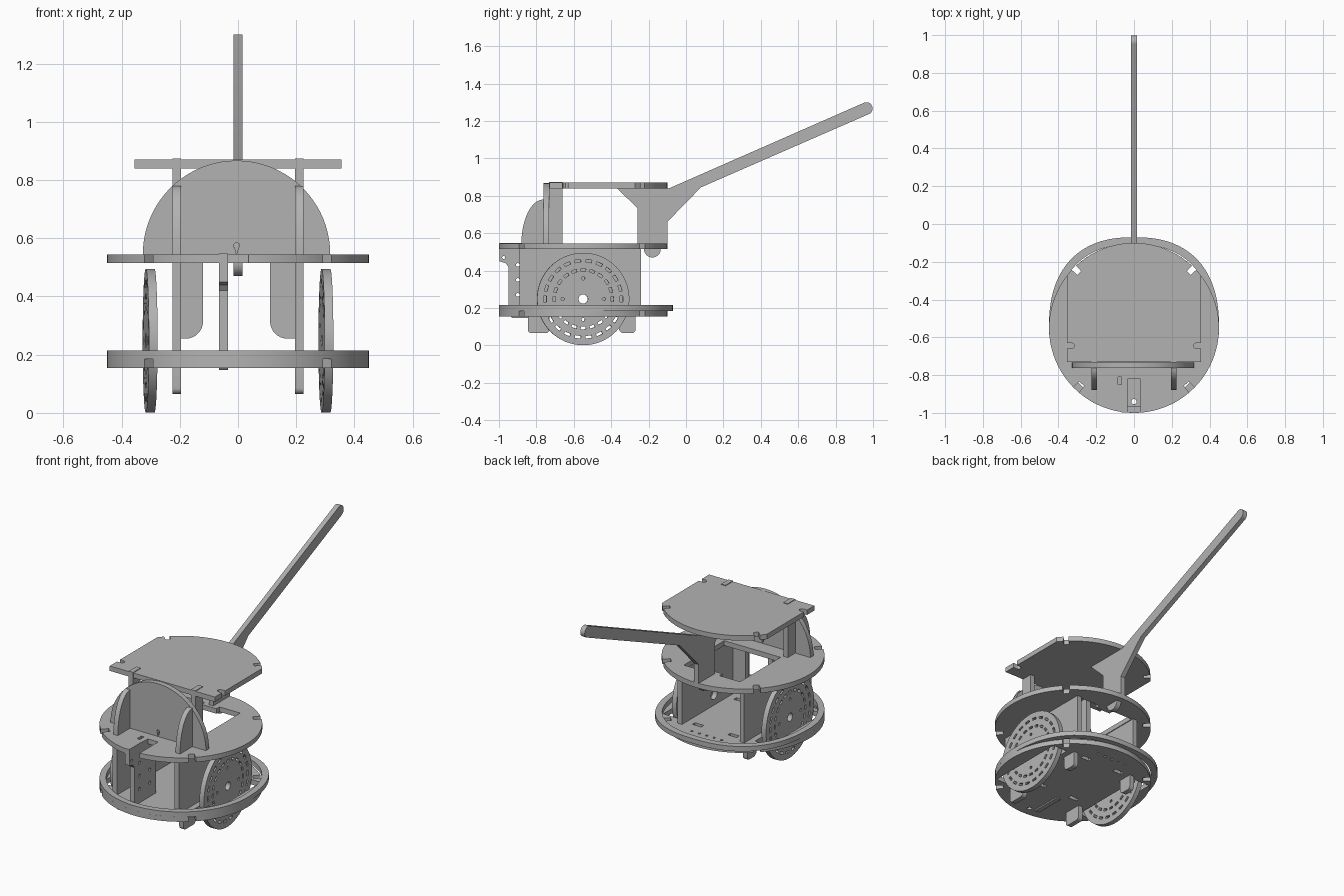
import bpy
import bmesh
from math import sin, cos, radians
from mathutils import Matrix

cube = bpy.data.objects.get("Cube")
if cube:
    bpy.data.objects.remove(cube, do_unlink=True)

grey = bpy.data.materials.new("plain_grey")
grey.use_nodes = True
COLOUR = (0.45, 0.45, 0.45, 1)
grey.diffuse_color = COLOUR
grey.node_tree.nodes["Principled BSDF"].inputs["Base Color"].default_value = COLOUR

T = 0.03          # sheet thickness
R = 0.45          # deck radius
CY = -0.55        # deck centre on y
AXES = {          # sheet plane -> local to world axes
    "XY": Matrix.Identity(4),
    "YZ": Matrix(((0, 0, 1, 0), (1, 0, 0, 0), (0, 1, 0, 0), (0, 0, 0, 1))),
    "XZ": Matrix(((1, 0, 0, 0), (0, 0, -1, 0), (0, 1, 0, 0), (0, 0, 0, 1))),
}


def arc(cx, cy, rx, a0, a1, n=12, ry=None):
    ry = rx if ry is None else ry
    angles = [radians(a0 + (a1 - a0) * i / n) for i in range(n + 1)]
    return [(cx + rx * cos(a), cy + ry * sin(a)) for a in angles]


def circle(cx, cy, r, n=16):
    return arc(cx, cy, r, 0, 360, n)[:-1]


def rect(x0, y0, x1, y1):
    return [(x0, y0), (x1, y0), (x1, y1), (x0, y1)]


def rim(a0, a1, notches, half=2.5, depth=0.045):
    """Deck edge with small notches cut at the given angles."""
    pts, start = [], a0
    for a in notches:
        pts += arc(0, CY, R, start, a - half, 20)
        pts += arc(0, CY, R - depth, a - half, a + half, 3)
        start = a + half
    return pts + arc(0, CY, R, start, a1, 20)


def sheet(name, plane, outline, holes=(), at=(0, 0, 0), turn=0, thick=T):
    """Cut a flat sheet from an outline with holes, centred on its plane."""
    curve = bpy.data.curves.new(name, "CURVE")
    curve.dimensions = "2D"
    curve.fill_mode = "BOTH"
    curve.extrude = thick / 2
    for loop in [outline, *holes]:
        spline = curve.splines.new("POLY")
        spline.points.add(len(loop) - 1)
        for p, (x, y) in zip(spline.points, loop):
            p.co = (x, y, 0, 1)
        spline.use_cyclic_u = True
    temp = bpy.data.objects.new(name + "_outline", curve)
    bpy.context.scene.collection.objects.link(temp)
    graph = bpy.context.evaluated_depsgraph_get()
    mesh = bpy.data.meshes.new_from_object(temp.evaluated_get(graph))
    bpy.data.objects.remove(temp, do_unlink=True)

    bm = bmesh.new()
    bm.from_mesh(mesh)
    bmesh.ops.remove_doubles(bm, verts=bm.verts, dist=0.0002)
    bmesh.ops.recalc_face_normals(bm, faces=bm.faces)
    bm.to_mesh(mesh)
    bm.free()
    mesh.materials.clear()
    mesh.materials.append(grey)
    obj = bpy.data.objects.new(name, mesh)
    bpy.context.scene.collection.objects.link(obj)
    obj.matrix_world = (Matrix.Translation(at) @ Matrix.Rotation(radians(turn), 4, "Z")
                        @ AXES[plane])
    bpy.ops.object.select_all(action="DESELECT")
    obj.select_set(True)
    bpy.context.view_layer.objects.active = obj
    bpy.ops.object.shade_smooth_by_angle(angle=radians(30))
    return obj


NOTCHES = [-47, 45, 135, 227]

# Lower deck with wheel wells and mounting slots
wells = [rect(s * 0.31 - 0.05, CY - 0.255, s * 0.31 + 0.05, CY + 0.255) for s in (-1, 1)]
slots = [rect(s * 0.12 - 0.03, y, s * 0.12 + 0.03, y + 0.025)
         for s in (-1, 1) for y in (-0.7, -0.3)]
pins = [circle(0.05 * i, -0.2, 0.008, 8) for i in range(-2, 3)]
sheet("lower_deck", "XY", rim(-90, 270, NOTCHES)[:-1],
      wells + slots + pins + [circle(0, -0.94, 0.014)], (0, 0, 0.17))


# Bumper ring: round at the front, fuller at the back
def bumper_loop(scale):
    front = arc(0, CY, R * scale, 180, 360, 40)
    power = 2 / 2.4
    back = []
    for i in range(1, 40):
        a = radians(180 * i / 40)
        c, s = cos(a), sin(a)
        x = abs(c) ** power * (1 if c > 0 else -1)
        back.append((R * scale * x, CY + 0.48 * scale * s ** power))
    return front + back


sheet("bumper_ring", "XY", bumper_loop(1), [bumper_loop(0.92)], (0, 0, 0.2))

# Middle deck with front slot and central opening
opening = [(-0.19, -0.64), (0.19, -0.64), (0.19, -0.25), (0.05, -0.25),
           (0.05, -0.28), (-0.05, -0.28), (-0.05, -0.25), (-0.19, -0.25)]
sheet("middle_deck", "XY",
      rim(-85.5, 265.5, NOTCHES) + [(-0.035, -0.82), (0.035, -0.82)],
      [opening, rect(-0.085, -0.85, -0.066, -0.81)], (0, 0, 0.53))

# Top deck: square front, round back, notched sides
side = [(0.355, -0.73), (0.355, -0.66)] + arc(0.33, -0.645, 0.015, 270, 90, 6) + [(0.355, -0.63)]
top = side + rim(38, 142, [45, 135], 2, 0.04) + [(-x, y) for x, y in reversed(side)]
sheet("top_deck", "XY", top, (), (0, 0, 0.855))

# Side walls: feet, body, post for the top deck and front fin
wall = [(-0.89, 0.16), (-0.845, 0.155)]
wall += arc(-0.825, 0.085, 0.02, 180, 270, 5) + arc(-0.75, 0.085, 0.02, 270, 360, 5)
wall += [(-0.73, 0.155), (-0.36, 0.155)]
wall += arc(-0.33, 0.095, 0.03, 180, 270, 5) + arc(-0.29, 0.085, 0.02, 270, 360, 5)
wall += [(-0.27, 0.155), (-0.24, 0.155), (-0.24, 0.53), (-0.66, 0.53), (-0.66, 0.874),
         (-0.732, 0.874), (-0.732, 0.53), (-0.762, 0.53)]
wall += arc(-0.762, 0.545, 0.118, 90, 180, 12, 0.235) + [(-0.89, 0.53)]
for label, x in (("right", -0.21), ("left", 0.21)):
    sheet(label + "_side_wall", "YZ", wall, [circle(CY, 0.25, 0.03)], (x, 0, 0))

# Front shield: half disc with two legs below the deck
shield = arc(-0.005, 0.545, 0.322, 0, 180, 40)
shield += [(-0.195, 0.545), (-0.195, 0.255)] + arc(-0.18, 0.315, 0.06, 270, 360, 8)
shield += [(-0.12, 0.525), (0.11, 0.525)] + arc(0.17, 0.315, 0.06, 180, 270, 8)
shield += [(0.195, 0.255), (0.195, 0.545)]
keyhole = arc(-0.005, 0.575, 0.01, -60, 240, 12) + [(-0.008, 0.55), (-0.002, 0.55)]
sheet("front_shield", "XZ", shield, [keyhole], (0, -0.747, 0))

# Centre bracket hooked over the front of the middle deck
bracket = [(-0.93, 0.147), (-0.74, 0.147), (-0.74, 0.515), (-0.87, 0.515), (-0.87, 0.548),
           (-0.998, 0.548), (-0.998, 0.45), (-0.965, 0.44), (-0.95, 0.42), (-0.95, 0.17)]
sheet("centre_bracket", "YZ", bracket,
      [circle(y, z, 0.01, 10) for y in (-0.9, -0.8) for z in (0.27, 0.35, 0.43)]
      + [circle(-0.975, 0.47, 0.008, 10)], (-0.05, 0, 0))

# Rear handle with gusseted foot
handle = arc(0.965, 1.267, 0.033, -66, 114, 12)
handle += [(-0.09, 0.84), (-0.37, 0.84), (-0.26, 0.735), (-0.26, 0.53), (-0.225, 0.53)]
handle += arc(-0.18, 0.515, 0.045, 180, 360, 12)
handle += [(-0.135, 0.53), (-0.1, 0.53), (-0.1, 0.66), (0.08, 0.845)]
sheet("rear_handle", "YZ", handle)

# Wheels with two rings of slits, hub hole and bolt holes
holes = [circle(0, 0, 0.025)]
holes += [circle(0.11 * cos(radians(a)), 0.11 * sin(radians(a)), 0.009, 10)
          for a in (0, 90, 180, 270)]
for radius, count in ((0.205, 22), (0.155, 20)):
    for i in range(count):
        a, w = 360 * i / count, 180 / count * 0.55
        holes.append(arc(0, 0, radius + 0.007, a - w, a + w, 3)
                     + arc(0, 0, radius - 0.007, a + w, a - w, 3))
for label, x in (("right", -0.302), ("left", 0.302)):
    sheet(label + "_wheel", "YZ", circle(0, 0, 0.247, 64), holes,
          (x, CY, 0.248), 2.5)
